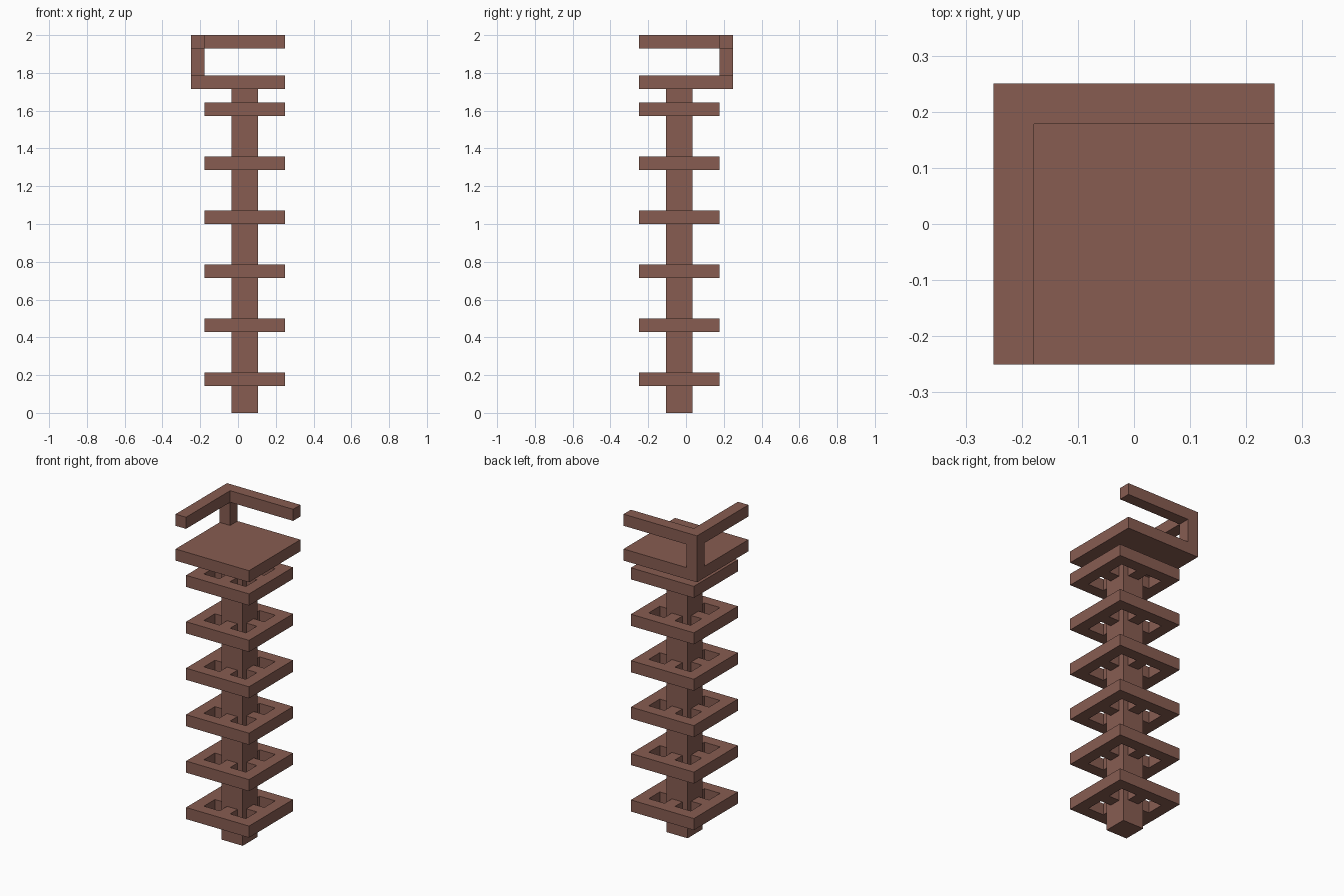
import bpy
import bmesh

U = 2 / 28            # one building unit
HALF = 3.5            # half the platform width, in units

if "Cube" in bpy.data.objects:
    bpy.data.objects.remove(bpy.data.objects["Cube"], do_unlink=True)

brown = bpy.data.materials.new("brown_wood")
brown.use_nodes = True
colour = (0.245, 0.108, 0.083, 1)
brown.diffuse_color = colour
brown.node_tree.nodes["Principled BSDF"].inputs["Base Color"].default_value = colour


def add_object(name, mesh):
    ob = bpy.data.objects.new(name, mesh)
    bpy.context.scene.collection.objects.link(ob)
    return ob


def slab(name, xs, ys, z0, z1, keep=lambda x, y: True):
    """Extrude the cells between grid lines whose centres pass the keep rule."""
    bm = bmesh.new()
    verts = {(x, y): bm.verts.new(((x - HALF) * U, (y - HALF) * U, z0 * U))
             for x in xs for y in ys}
    for xa, xb in zip(xs, xs[1:]):
        for ya, yb in zip(ys, ys[1:]):
            if keep((xa + xb) / 2, (ya + yb) / 2):
                bm.faces.new([verts[xa, ya], verts[xa, yb],
                              verts[xb, yb], verts[xb, ya]])
    loose = [v for v in bm.verts if not v.link_faces]
    bmesh.ops.delete(bm, geom=loose, context="VERTS")
    top = bmesh.ops.extrude_face_region(bm, geom=bm.faces[:], use_keep_orig=True)
    up = [g for g in top["geom"] if isinstance(g, bmesh.types.BMVert)]
    bmesh.ops.translate(bm, vec=(0, 0, (z1 - z0) * U), verts=up)
    bmesh.ops.recalc_face_normals(bm, faces=bm.faces[:])
    mesh = bpy.data.meshes.new(name)
    bm.to_mesh(mesh)
    bm.free()
    mesh.materials.append(brown)
    return add_object(name, mesh)


# Central post
slab("post", [3, 5], [2, 4], 0, 24)


# Square frames with a narrow spoke on each side, repeated up the post
def frame_rule(x, y):
    dx, dy = abs(x - 4), abs(y - 3)      # distance from the post axis
    border = max(dx, dy) > 2
    spoke = min(dx, dy) < 0.5 and max(dx, dy) > 1
    return border or spoke


offsets = [-3, -2, -1, -0.5, 0.5, 1, 2, 3]
frame = slab("frame_1", [4 + o for o in offsets], [3 + o for o in offsets],
             2, 3, frame_rule)
for i in range(1, 6):
    add_object(f"frame_{i + 1}", frame.data).location.z = 4 * i * U

# Platform, corner support and the L-shaped rail
slab("platform", [0, 7], [0, 7], 24, 25)
slab("rail_support", [0, 1], [6, 7], 25, 27)
slab("rail", [0, 1, 7], [0, 6, 7], 27, 28, lambda x, y: x < 1 or y > 6)
